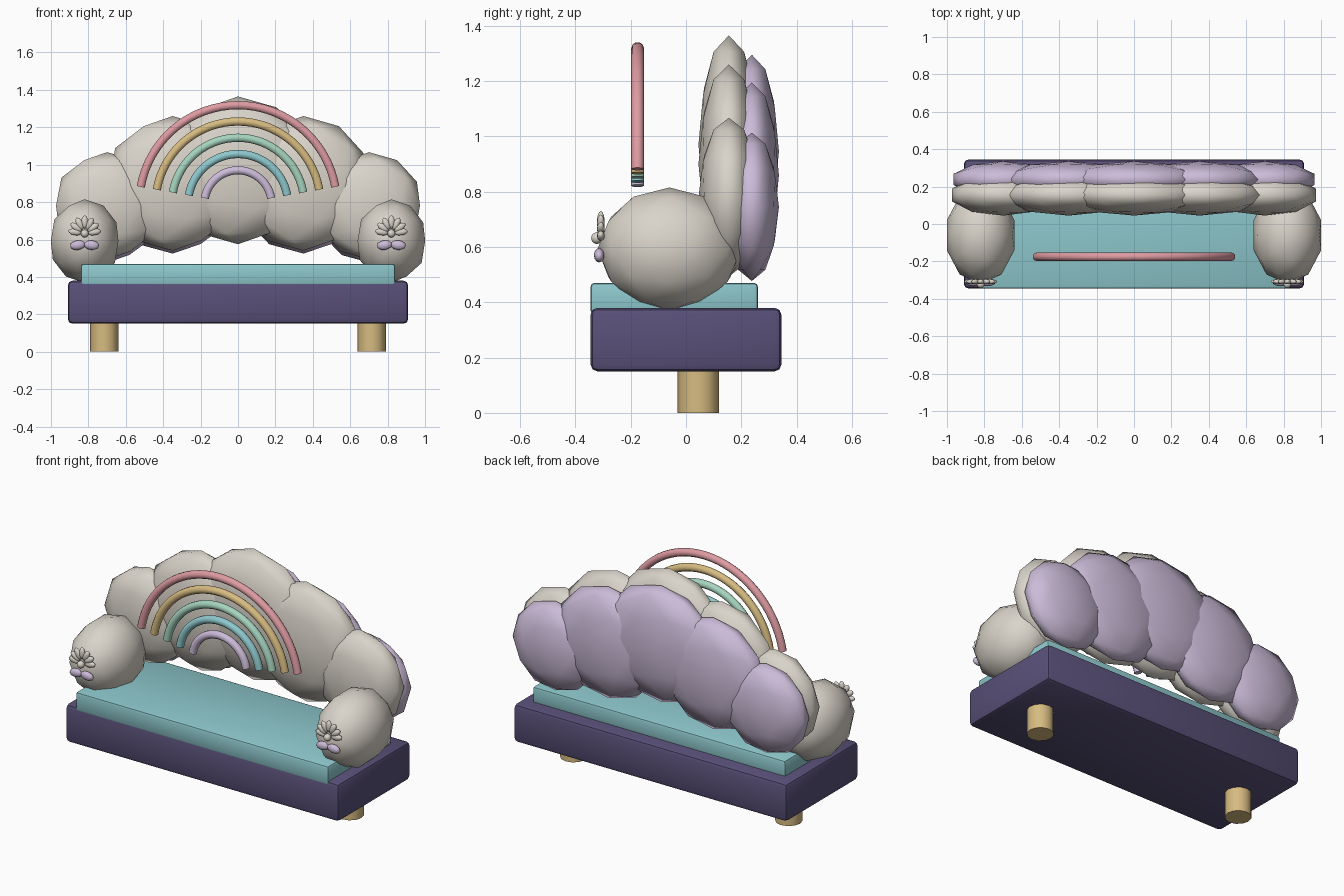
import bpy
import math
from mathutils import Matrix, Vector

cube = bpy.data.objects.get("Cube")
if cube:
    bpy.data.objects.remove(cube, do_unlink=True)


def material(name, rgb):
    m = bpy.data.materials.new(name)
    m.use_nodes = True
    m.diffuse_color = (*rgb, 1)
    m.node_tree.nodes["Principled BSDF"].inputs["Base Color"].default_value = (*rgb, 1)
    return m


CREAM = material("cream", (0.70, 0.66, 0.59))
LAVENDER = material("lavender", (0.60, 0.50, 0.69))
INDIGO = material("indigo", (0.10, 0.08, 0.19))
AQUA = material("aqua", (0.27, 0.58, 0.61))
GOLD = material("gold", (0.68, 0.50, 0.22))
PINK = material("pink", (0.73, 0.33, 0.36))
MINT = material("mint", (0.38, 0.66, 0.52))


def finish(name, mat, angle=None):
    ob = bpy.context.object
    ob.name = name
    ob.data.materials.append(mat)
    if angle is None:
        bpy.ops.object.shade_smooth()
    else:
        bpy.ops.object.shade_smooth_by_angle(angle=math.radians(angle))
    return ob


def puff(name, centre, radii, mat, tilt=0, detail=2):
    """Soft low-poly ellipsoid, optionally tilted in the front plane."""
    bpy.ops.mesh.primitive_ico_sphere_add(subdivisions=detail, radius=1)
    ob = finish(name, mat)
    ob.data.transform(Matrix.Translation(Vector(centre)) @ Matrix.Rotation(tilt, 4, "Y")
                      @ Matrix.Diagonal((*radii, 1)))
    return ob


def block(name, low, high, bevel, mat):
    low, high = Vector(low), Vector(high)
    bpy.ops.mesh.primitive_cube_add(size=1)
    ob = bpy.context.object
    ob.data.transform(Matrix.Translation((low + high) / 2)
                      @ Matrix.Diagonal((*(high - low), 1)))
    mod = ob.modifiers.new("soft_edges", "BEVEL")
    mod.width, mod.segments = bevel, 2
    bpy.ops.object.modifier_apply(modifier=mod.name)
    return finish(name, mat, 35)


# Base and seat
block("base", (-0.91, -0.345, 0.15), (0.91, 0.345, 0.38), 0.025, INDIGO)
block("seat", (-0.84, -0.345, 0.355), (0.84, 0.26, 0.47), 0.014, AQUA)

# Two central legs
for side, x in (("left", 0.715), ("right", -0.715)):
    bpy.ops.mesh.primitive_cylinder_add(vertices=12, radius=0.075, depth=0.16,
                                        location=(x, 0.045, 0.08))
    finish(side + "_leg", GOLD, 35)

# Backrest puffs: x, front centre height and radius, rear centre height and radius
for x, fz, fr, bz, br in ((0, 0.97, 0.395, 0.945, 0.35),
                          (0.35, 0.90, 0.36, 0.86, 0.335),
                          (0.70, 0.78, 0.287, 0.745, 0.268)):
    for s in ((1, -1) if x else (1,)):
        puff("back_front_puff", (s * x, 0.155, fz), (fr, 0.11, fr), CREAM)
        puff("back_rear_puff", (s * x, 0.238, bz), (fr * 0.97, 0.098, br), LAVENDER)

# Arms, each with a shell, pearl and bow on the front
for side, x in (("left", 0.82), ("right", -0.82)):
    puff(side + "_arm", (x, -0.06, 0.592), (0.19, 0.26, 0.223), CREAM)
    for i in range(-3, 4):
        a = math.radians(27 * i)
        reach = 0.062 - 0.003 * abs(i)
        puff(side + "_shell_rib", (x + reach * math.sin(a), -0.308, 0.632 + reach * math.cos(a)),
             (0.018, 0.014, 0.036), CREAM, a)
    puff(side + "_pearl", (x, -0.322, 0.632), (0.021, 0.021, 0.021), CREAM, detail=3)
    for s in (-1, 1):
        puff(side + "_bow", (x + s * 0.037, -0.314, 0.57), (0.042, 0.019, 0.026), LAVENDER, s * 0.12)

# Rainbow of concentric tubes
STEPS = 32
for i, (name, mat) in enumerate((("pink", PINK), ("gold", GOLD), ("mint", MINT),
                                 ("aqua", AQUA), ("lavender", LAVENDER))):
    radius = 0.528 - 0.087 * i
    curve = bpy.data.curves.new(name + "_arc", "CURVE")
    curve.dimensions = "3D"
    curve.bevel_depth = 0.023
    curve.bevel_resolution = 3
    curve.use_fill_caps = True
    spline = curve.splines.new("POLY")
    spline.points.add(STEPS)
    for k, p in enumerate(spline.points):
        a = math.radians(10 + 160 * k / STEPS)
        p.co = (radius * math.cos(a), -0.175, 0.79 + radius * math.sin(a), 1)
    spline.use_smooth = True
    curve.materials.append(mat)
    bpy.context.collection.objects.link(bpy.data.objects.new(name + "_rainbow_arc", curve))
